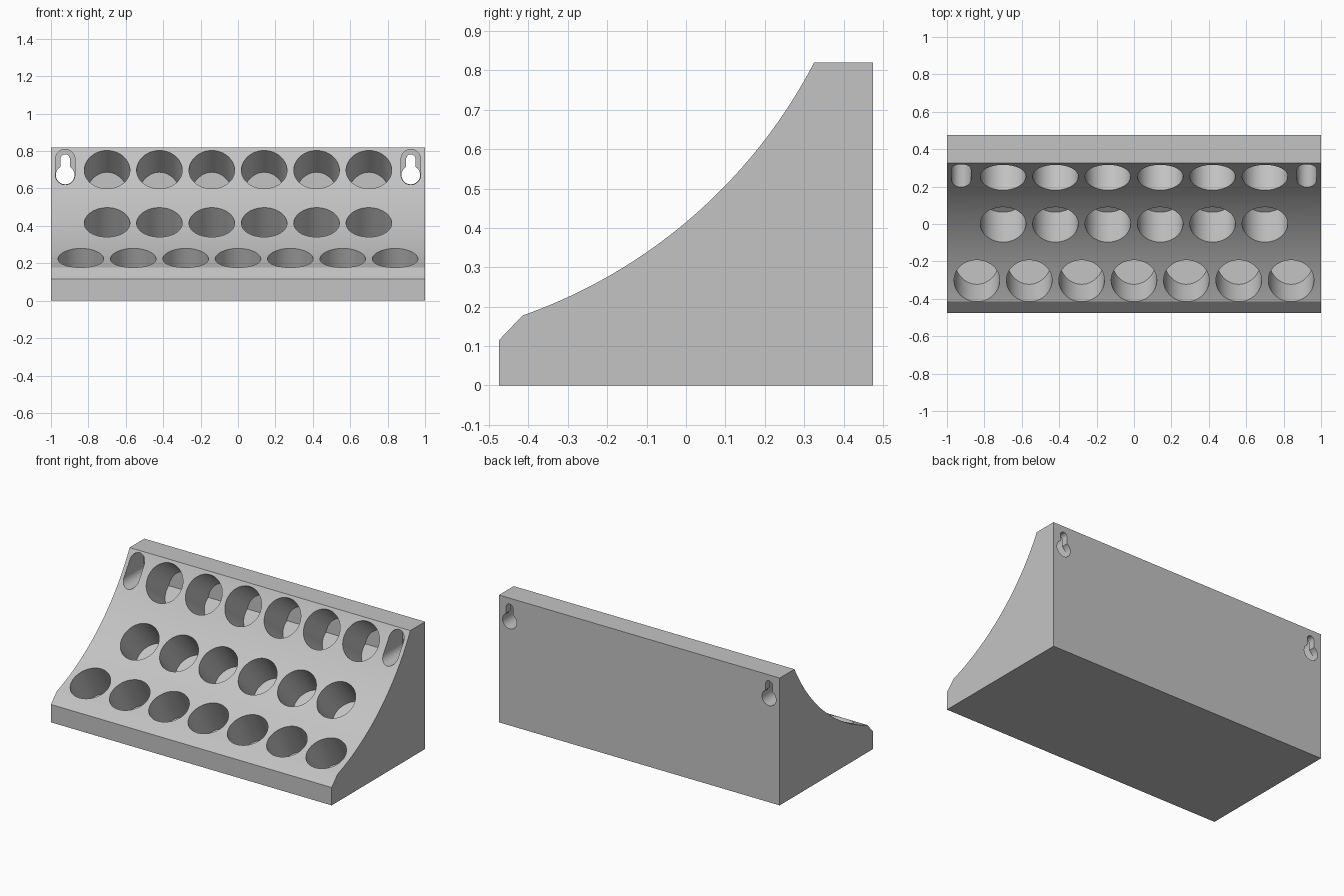
import bpy, bmesh
from math import sin, cos, atan2, radians, pi
from mathutils import Vector, Matrix

if "Cube" in bpy.data.objects:
    bpy.data.objects.remove(bpy.data.objects["Cube"])

grey = bpy.data.materials.new("matte grey")
grey.use_nodes = True
grey.diffuse_color = (0.55, 0.55, 0.55, 1)
grey.node_tree.nodes["Principled BSDF"].inputs["Base Color"].default_value = grey.diffuse_color


def add_object(name, bm):
    bmesh.ops.recalc_face_normals(bm, faces=bm.faces)
    mesh = bpy.data.meshes.new(name)
    bm.to_mesh(mesh)
    bm.free()
    mesh.materials.append(grey)
    obj = bpy.data.objects.new(name, mesh)
    bpy.context.collection.objects.link(obj)
    return obj


def extrude(name, points, move):
    """Closed solid from a planar outline swept along a vector."""
    bm = bmesh.new()
    face = bm.faces.new([bm.verts.new(p) for p in points])
    swept = bmesh.ops.extrude_face_region(bm, geom=[face], use_keep_orig=True)
    bmesh.ops.translate(bm, vec=move,
                        verts=[v for v in swept["geom"] if isinstance(v, bmesh.types.BMVert)])
    return add_object(name, bm)


# Rack body: side profile with a concave arc, swept across the width
CENTRE, RADIUS = Vector((-0.858, 1.436)), 1.334


def arc_angle(y, z):
    return atan2(z - CENTRE.y, y - CENTRE.x)


start, end = arc_angle(0.325, 0.82), arc_angle(-0.415, 0.178)
STEPS = 40
profile = [(-0.475, 0), (0.475, 0), (0.475, 0.82)]
for i in range(STEPS + 1):
    a = start + (end - start) * i / STEPS
    profile.append((CENTRE.x + RADIUS * cos(a), CENTRE.y + RADIUS * sin(a)))
profile.append((-0.475, 0.115))
body = extrude("rack_body", [(-1, y, z) for y, z in profile], (2, 0, 0))

cutters = []


# Tilted round pockets, trimmed to leave a thin base and back wall
def pocket(name, x, y, z, tilt, depth=0.25, radius=0.122, lip=0.1):
    bm = bmesh.new()
    bmesh.ops.create_cone(bm, cap_ends=True, segments=64, radius1=radius,
                          radius2=radius, depth=depth + lip)
    place = (Matrix.Translation((x, y, z)) @ Matrix.Rotation(radians(tilt), 4, "X")
             @ Matrix.Translation((0, 0, (lip - depth) / 2)))
    bmesh.ops.transform(bm, matrix=place, verts=bm.verts)
    for point, outward in (((0, 0, 0.01), (0, 0, -1)), ((0, 0.465, 0), (0, 1, 0))):
        bmesh.ops.bisect_plane(bm, geom=bm.verts[:] + bm.edges[:] + bm.faces[:],
                               plane_co=point, plane_no=outward, clear_outer=True)
        bmesh.ops.holes_fill(bm, edges=[e for e in bm.edges if e.is_boundary], sides=0)
    cutters.append(add_object(name, bm))


for row, count, y, z, tilt in (("top", 6, 0.25, 0.70, 52),
                               ("middle", 6, -0.004, 0.42, 40),
                               ("bottom", 7, -0.305, 0.23, 29)):
    for i in range(count):
        pocket(f"{row}_pocket_cutter", (i - (count - 1) / 2) * 0.28, y, z, tilt)


# Screw hangers: a wide slot from the front, a keyhole through the back wall
def slot(name, x, low, high, r_low, r_high, y0, y1, steps=24):
    outline = []
    rise = (r_low ** 2 - r_high ** 2) ** 0.5
    tuck = atan2(rise, r_high)
    for i in range(steps + 1):
        a = pi * i / steps
        outline.append((x + r_high * cos(a), y0, high + r_high * sin(a)))
    for i in range(steps + 1):
        a = pi - tuck + (pi + 2 * tuck) * i / steps
        outline.append((x + r_low * cos(a), y0, low + r_low * sin(a)))
    cutters.append(extrude(name, outline, (0, y1 - y0, 0)))


for x in (-0.924, 0.924):
    slot("slot_cutter", x, 0.672, 0.757, 0.0521, 0.052, 0.0, 0.43)
    slot("keyhole_cutter", x, 0.672, 0.757, 0.05, 0.025, 0.40, 0.6)

# Apply the cuts, then hide the cutters
bpy.context.view_layer.objects.active = body
body.select_set(True)
for cutter in cutters:
    cut = body.modifiers.new("cut", "BOOLEAN")
    cut.operation = "DIFFERENCE"
    cut.solver = "EXACT"
    cut.object = cutter
    bpy.ops.object.modifier_apply(modifier=cut.name)
for cutter in cutters:
    bpy.data.objects.remove(cutter)

bpy.ops.object.select_all(action="DESELECT")
body.select_set(True)
bpy.ops.object.shade_smooth_by_angle(angle=radians(25))
